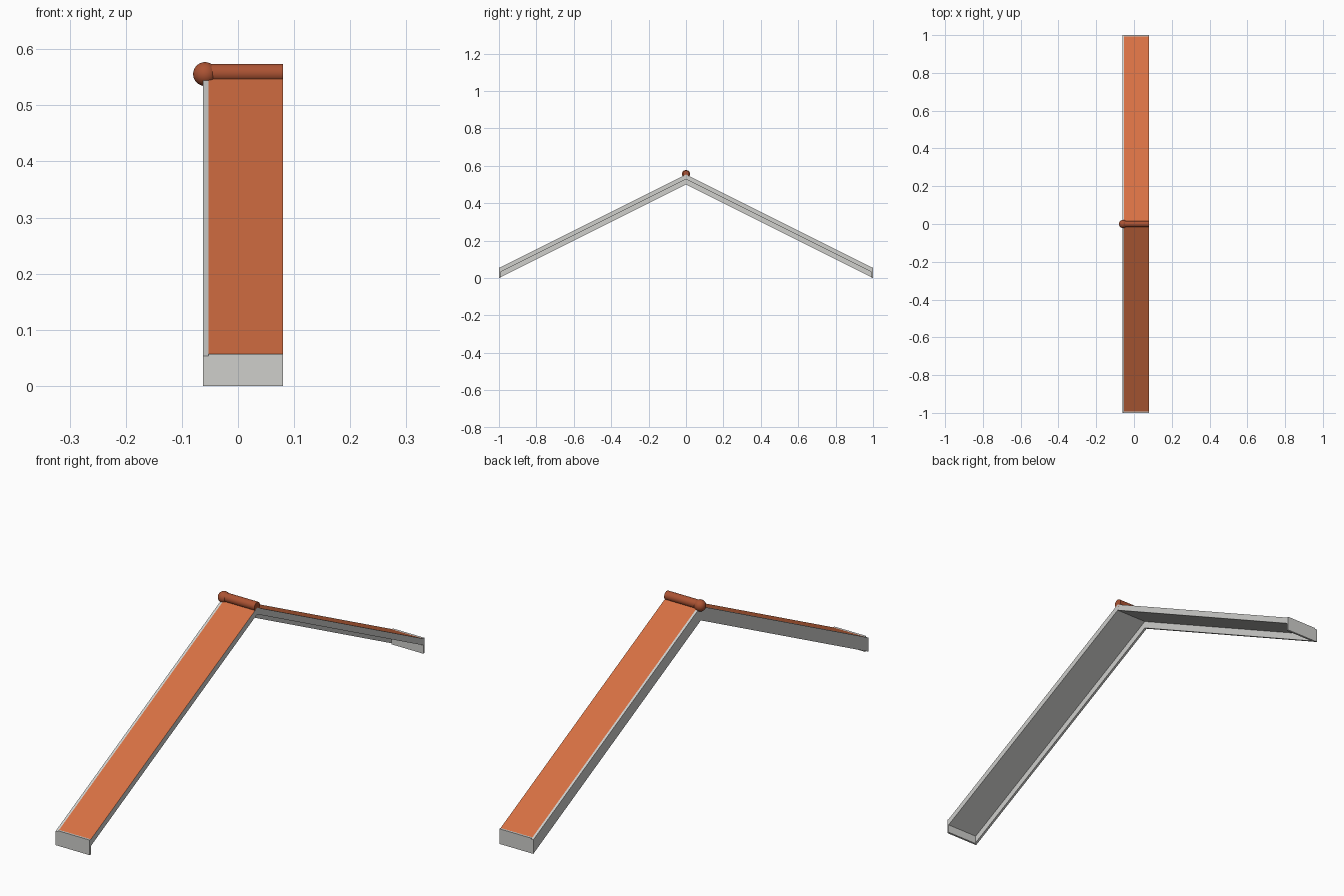
import bpy, bmesh, math

if "Cube" in bpy.data.objects:
    bpy.data.objects.remove(bpy.data.objects["Cube"])

def material(name, rgb):
    m = bpy.data.materials.new(name)
    m.diffuse_color = (*rgb, 1)
    m.use_nodes = True
    m.node_tree.nodes["Principled BSDF"].inputs["Base Color"].default_value = m.diffuse_color
    return m

GREY = material("trim grey", (0.62, 0.62, 0.60))
TILE = material("tile orange", (0.68, 0.162, 0.056))
CAP = material("ridge terracotta", (0.41, 0.086, 0.033))

RIDGE, SLOPE = 0.553, 0.5      # roof plane: z = RIDGE - SLOPE * |y|
X0, X1, XB = -0.062, 0.08, -0.053

def finish(bm, name, mats):
    bmesh.ops.recalc_face_normals(bm, faces=bm.faces)
    me = bpy.data.meshes.new(name)
    for m in mats:
        me.materials.append(m)
    if len(mats) > 1:          # top faces take the second colour
        for f in bm.faces:
            f.material_index = int(f.normal.z > 0.3)
    bm.to_mesh(me)
    bm.free()
    ob = bpy.data.objects.new(name, me)
    bpy.context.collection.objects.link(ob)
    return ob

def extrude_x(name, profile, x0, x1, mats):
    """Extrude a closed (y, z) profile along x."""
    bm = bmesh.new()
    a = [bm.verts.new((x0, y, z)) for y, z in profile]
    b = [bm.verts.new((x1, y, z)) for y, z in profile]
    n = len(profile)
    bm.faces.new(a)
    bm.faces.new(b[::-1])
    for i in range(n):
        j = (i + 1) % n
        bm.faces.new((a[i], a[j], b[j], b[i]))
    return finish(bm, name, mats)

def half(s, y1, depth):
    """One roof side as a sheared strip of given vertical depth."""
    top = RIDGE - SLOPE * y1
    return [(0, RIDGE), (s * y1, top), (s * y1, top - depth), (0, RIDGE - depth)]

for s, side in ((-1, "front"), (1, "back")):
    # tiled roof slab, verge board and eaves fascia
    extrude_x(side + "_roof_slab", half(s, 0.992, 0.025), XB, X1, [GREY, TILE])
    extrude_x(side + "_verge_board", half(s, 1.0, 0.053), X0, XB, [GREY])
    extrude_x(side + "_fascia",
              [(s * 0.992, 0.0), (s, 0.0), (s, 0.057), (s * 0.992, 0.057)],
              XB, X1, [GREY])

# ridge roll
bpy.ops.mesh.primitive_cylinder_add(vertices=32, radius=0.0165, depth=X1 + 0.059,
                                    location=((X1 - 0.059) / 2, 0, 0.5575),
                                    rotation=(0, math.pi / 2, 0))
roll = bpy.context.object
roll.name = "ridge_roll"

# ball at the gable end
bpy.ops.mesh.primitive_uv_sphere_add(segments=32, ring_count=16, radius=0.0213,
                                     location=(-0.0587, 0, 0.5557))
ball = bpy.context.object
ball.name = "ridge_ball"

for ob in (roll, ball):
    ob.data.materials.append(CAP)
    bpy.ops.object.select_all(action='DESELECT')
    ob.select_set(True)
    bpy.context.view_layer.objects.active = ob
    bpy.ops.object.shade_smooth_by_angle(angle=math.radians(35))
